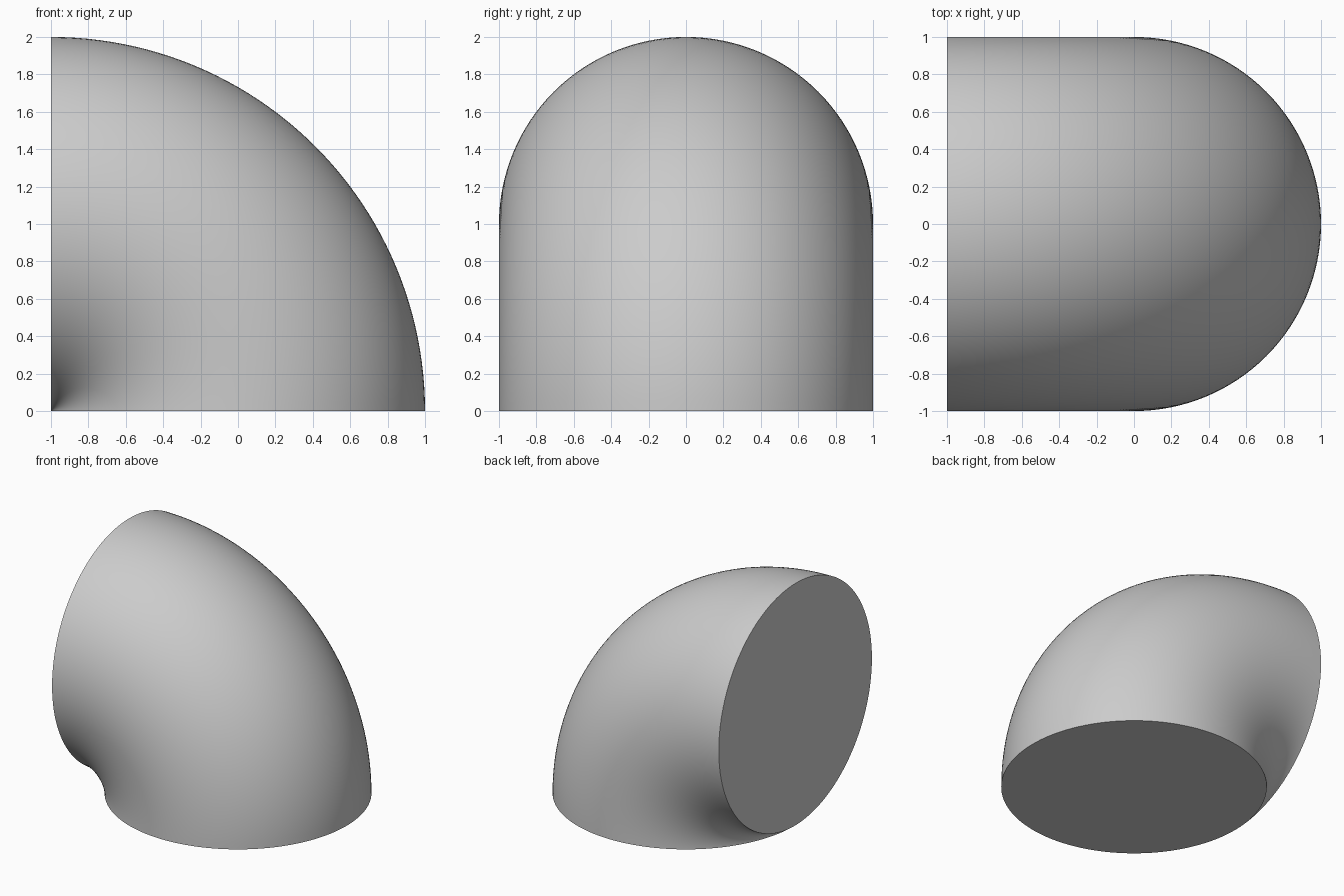
import bpy, bmesh, math
from mathutils import Vector

if "Cube" in bpy.data.objects:
    bpy.data.objects.remove(bpy.data.objects["Cube"])

SIDES, STEPS = 128, 48
grey = bpy.data.materials.new("light grey")
grey.diffuse_color = (0.6, 0.6, 0.6, 1)
grey.use_nodes = True
grey.node_tree.nodes["Principled BSDF"].inputs["Base Color"].default_value = grey.diffuse_color

# Quarter-turn elbow: unit disc swept 90 degrees about an axis touching its rim
bm = bmesh.new()
bmesh.ops.create_circle(bm, segments=SIDES, radius=1, cap_ends=False)
start = list(bm.edges)
sweep = bmesh.ops.spin(bm, geom=start, cent=Vector((-1, 0, 0)), axis=Vector((0, 1, 0)),
                       angle=-math.pi / 2, steps=STEPS, use_duplicate=False)
end = [e for e in sweep["geom_last"] if isinstance(e, bmesh.types.BMEdge)]

# Flat caps on both ends
for ring in (start, end):
    bmesh.ops.contextual_create(bm, geom=ring)

# Close the pinch point and tidy the surface
bmesh.ops.remove_doubles(bm, verts=bm.verts, dist=1e-4)
bmesh.ops.recalc_face_normals(bm, faces=bm.faces)

mesh = bpy.data.meshes.new("elbow")
bm.to_mesh(mesh)
bm.free()
mesh.materials.append(grey)
elbow = bpy.data.objects.new("elbow", mesh)
bpy.context.collection.objects.link(elbow)

# Smooth sides with crisp cap rims
bpy.context.view_layer.objects.active = elbow
elbow.select_set(True)
bpy.ops.object.shade_smooth_by_angle(angle=math.radians(40))
